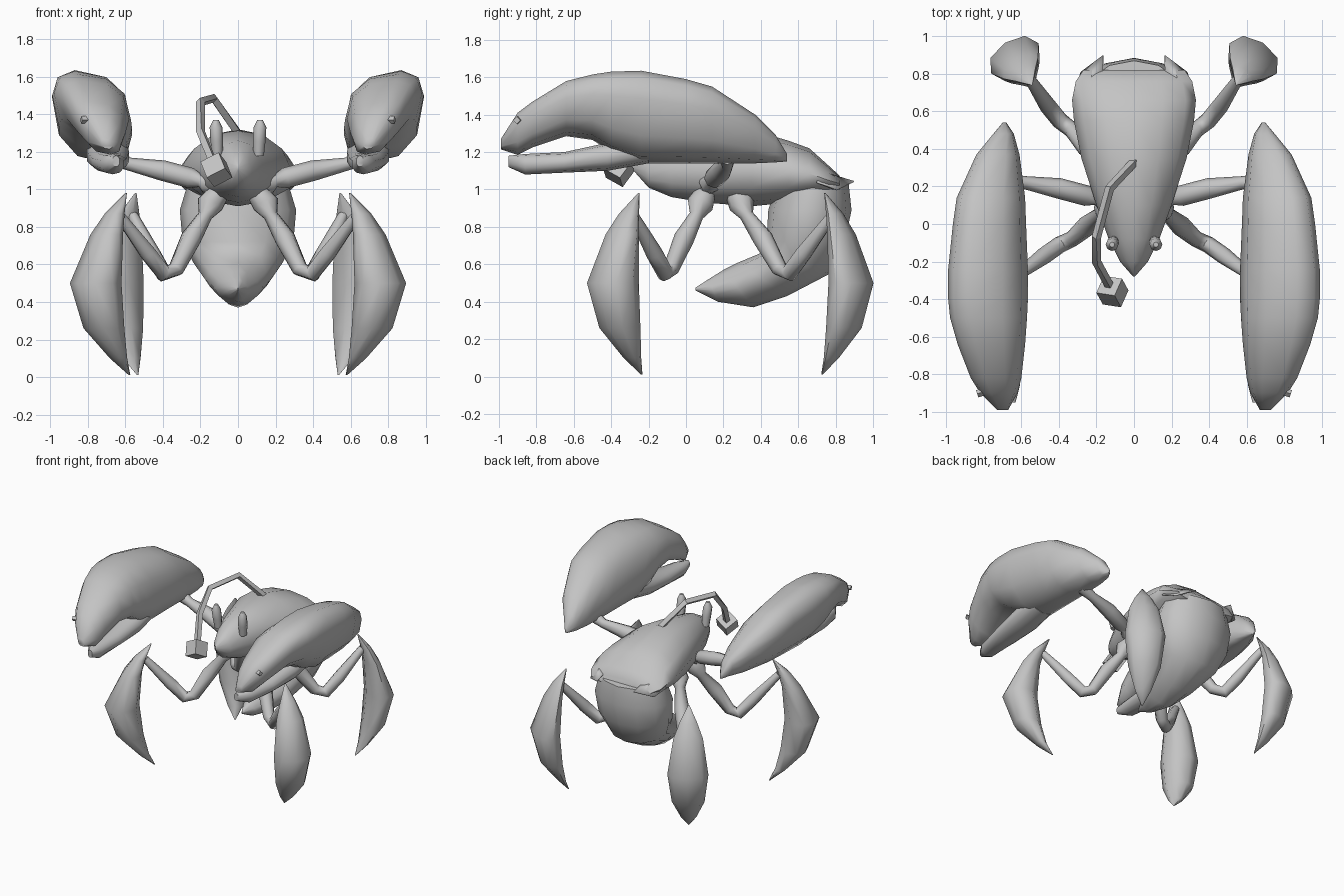
import bpy, bmesh, math
from mathutils import Vector

if "Cube" in bpy.data.objects:
    bpy.data.objects.remove(bpy.data.objects["Cube"], do_unlink=True)

grey = bpy.data.materials.new("plain_grey")
grey.use_nodes = True
GREY = (0.55, 0.55, 0.55, 1)
grey.diffuse_color = GREY
grey.node_tree.nodes["Principled BSDF"].inputs["Base Color"].default_value = GREY


def finish(name, bm, mirror, angle=60):
    bmesh.ops.remove_doubles(bm, verts=bm.verts, dist=0.0005)
    bmesh.ops.recalc_face_normals(bm, faces=bm.faces)
    me = bpy.data.meshes.new(name)
    bm.to_mesh(me)
    bm.free()
    me.materials.append(grey)
    ob = bpy.data.objects.new(name, me)
    bpy.context.scene.collection.objects.link(ob)
    bpy.ops.object.select_all(action='DESELECT')
    ob.select_set(True)
    bpy.context.view_layer.objects.active = ob
    bpy.ops.object.shade_smooth_by_angle(angle=math.radians(angle))
    if mirror:
        mod = ob.modifiers.new("Mirror", 'MIRROR')
        mod.use_axis = (True, False, False)
    return ob


def ring(c, u, v, n=10, power=1.0, lean=0.0, skew=0.0):
    """Rounded section: u is the half width, v the half height."""
    def soft(a):
        return math.copysign(abs(a) ** power, a)
    out = []
    for i in range(n):
        t = math.tau * i / n + math.pi / 2
        out.append(c + u * soft(math.cos(t - lean)) * (1 + skew * math.sin(t))
                   + v * soft(math.sin(t)))
    return out


def loft(name, rings, mirror=False, angle=60):
    bm = bmesh.new()
    loops = [[bm.verts.new(p) for p in r] for r in rings]
    n = len(loops[0])
    for a, b in zip(loops, loops[1:]):
        for i in range(n):
            j = (i + 1) % n
            bm.faces.new((a[i], a[j], b[j], b[i]))
    bm.faces.new(loops[0])
    bm.faces.new(loops[-1])
    return finish(name, bm, mirror, angle)


def tube(name, path, n=8, mirror=False, angle=60):
    """Limb along points of (x, y, z, radius)."""
    pts = [Vector(p[:3]) for p in path]
    rings = []
    for i, p in enumerate(pts):
        d = (pts[min(i + 1, len(pts) - 1)] - pts[max(i - 1, 0)]).normalized()
        side = d.cross(Vector((0, 0, 1)))
        side = side.normalized() if side.length > 0.2 else Vector((1, 0, 0))
        rings.append(ring(p, side * path[i][3], side.cross(d) * path[i][3], n))
    return loft(name, rings, mirror, angle)


# Carapace: y, top, bottom, half width
body = [(-.28, 1.13, 1.1, .005), (-.2, 1.19, 1.01, .075), (-.08, 1.26, .96, .135),
        (.1, 1.29, .93, .2), (.35, 1.32, .91, .28), (.55, 1.26, .93, .32),
        (.66, 1.22, .95, .33), (.76, 1.13, .97, .31), (.82, 1.075, .99, .27)]
loft("carapace", [ring(Vector((0, y, (t + b) / 2)), Vector((w, 0, 0)),
                       Vector((0, 0, (t - b) / 2)), 12, skew=-.08) for y, t, b, w in body])

# Pointed rear corners of the carapace
bm = bmesh.new()
v = [bm.verts.new(p) for p in ((.165, .9, 1.045), (.165, .8, 1.07), (.26, .72, 1.1),
                               (.32, .7, 1.04), (.285, .81, 1.0))]
for f in ((0, 1, 2), (0, 2, 4), (2, 3, 4)):
    bm.faces.new([v[i] for i in f])
spike = finish("rear_spike", bm, True)
spike.modifiers.new("Solidify", 'SOLIDIFY').thickness = 0.008

# Curled abdomen: outer y, z, inner y, z, half width, section power
tail = [(.87, 1.03, .5, 1.08, .26, 1), (.885, .89, .44, .89, .31, 1),
        (.85, .72, .43, .72, .295, 1), (.77, .55, .4, .66, .235, 1),
        (.54, .43, .28, .61, .175, 1.15), (.36, .37, .2, .57, .12, 1.3),
        (.17, .4, .12, .52, .06, 1.3), (.05, .46, .05, .475, .004, 1)]
rings = []
for yo, zo, yi, zi, w, power in tail:
    outer, inner = Vector((0, yo, zo)), Vector((0, yi, zi))
    rings.append(ring((outer + inner) / 2, Vector((w, 0, 0)), (outer - inner) / 2, 12, power))
loft("abdomen", rings)

# Eye stalks
tube("eye", [(.11, -.09, 1.18, .028), (.113, -.1, 1.26, .034),
             (.117, -.11, 1.33, .034), (.117, -.11, 1.37, .014)], mirror=True)


# Great claws: y, top, bottom, inner x, outer x
def claw_part(name, rows, lean, power):
    loft(name, [ring(Vector(((a + b) / 2, y, (t + u) / 2)), Vector(((b - a) / 2, 0, 0)),
                     Vector((0, 0, (t - u) / 2)), 10, power, lean)
                for y, t, u, a, b in rows], True)


claw_part("claw", [
    (-.99, 1.27, 1.215, .67, .73), (-.9, 1.41, 1.185, .62, .82),
    (-.82, 1.47, 1.225, .6, .87), (-.64, 1.58, 1.285, .58, .94),
    (-.5, 1.615, 1.265, .57, .98), (-.4, 1.63, 1.2, .565, .99),
    (-.24, 1.635, 1.14, .565, .99), (0, 1.59, 1.14, .575, .965),
    (.14, 1.55, 1.14, .58, .945), (.37, 1.4, 1.14, .61, .84),
    (.48, 1.29, 1.145, .64, .75), (.54, 1.19, 1.15, .68, .7)],
    math.radians(20), .78)
claw_part("claw_finger", [
    (-.95, 1.18, 1.12, .63, .67), (-.86, 1.19, 1.08, .605, .73),
    (-.65, 1.2, 1.09, .59, .78), (-.42, 1.25, 1.1, .575, .81),
    (-.2, 1.3, 1.14, .59, .81)], 0, .9)

# Small stud near the claw tip
tube("claw_stud", [(.79, -.89, 1.37, .02), (.835, -.905, 1.37, .02)], 4, True, 20)

# Claw arms
tube("claw_arm", [(.08, .12, 1.02, .055), (.175, .13, 1.04, .06), (.2, .135, 1.045, .034),
                  (.25, .15, 1.06, .055), (.4, .19, 1.1, .055), (.58, .22, 1.135, .035),
                  (.68, .22, 1.18, .05)], mirror=True)

# Walking legs with curved, blade-shaped feet
legs = {
    "front": ([(.11, .1, .97), (.15, .075, .92), (.175, .055, .86), (.25, -.01, .74),
               (.33, -.08, .575), (.395, -.11, .55), (.48, -.17, .66), (.63, -.28, .86)],
              Vector((.57, -.23, 0)), Vector((.76, -.65, 0)), 1.0, .14),
    "rear": ([(.11, .27, .97), (.15, .3, .92), (.175, .325, .86), (.25, .41, .74),
              (.33, .5, .575), (.395, .55, .55), (.46, .63, .66), (.56, .78, .86)],
             Vector((.53, .72, 0)), Vector((.54, .84, 0)), .78, .15)}
leg_radius = (.06, .072, .038, .055, .043, .045, .045, .028)
# Foot rows: z, inner reach, outer reach, width share
foot = [(.98, .03, .04, .03), (.87, .07, .16, .42), (.76, .1, .24, .72), (.5, .12, .375, 1),
        (.26, .09, .29, .8), (.1, .05, .125, .38), (.01, .005, .015, .02)]
for name, (path, root, out, reach, width) in legs.items():
    tube(name + "_leg", [p + (r,) for p, r in zip(path, leg_radius)], mirror=True)
    across = Vector((-out.y, out.x, 0))
    loft(name + "_foot", [ring(root + out * reach * (a + b) / 2 + Vector((0, 0, z)),
                               across * width * s, out * reach * (b - a) / 2, 8, .9)
                          for z, a, b, s in foot], True)

# Bent rod with a hanging cube
tube("lure_rod", [(0, .33, 1.3, .025), (-.13, .19, 1.485, .025), (-.2, -.07, 1.465, .025),
                  (-.2, -.2, 1.31, .025), (-.12, -.35, 1.11, .025)], 4, angle=20)
tube("lure_cube", [(-.132, -.329, 1.147, .078), (-.098, -.391, 1.063, .078)], 4, angle=20)
